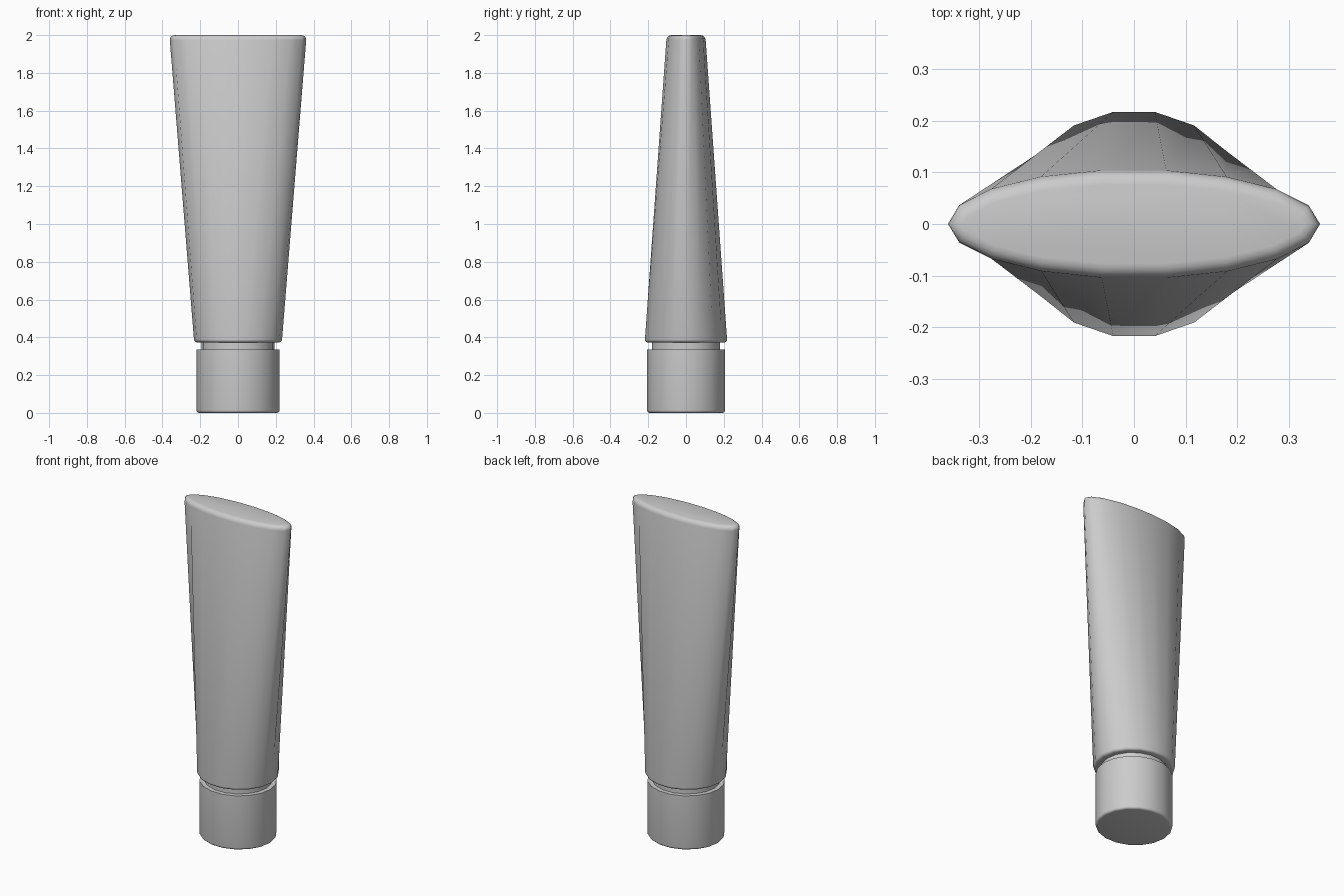
import bpy, bmesh, math

SIDES = 18

default = bpy.data.objects.get("Cube")
if default:
    bpy.data.objects.remove(default, do_unlink=True)

grey = bpy.data.materials.new("light_grey")
grey.use_nodes = True
colour = (0.6, 0.6, 0.6, 1)
grey.diffuse_color = colour
grey.node_tree.nodes["Principled BSDF"].inputs["Base Color"].default_value = colour


def loft(name, low, high, bevel_low=0, bevel_high=0):
    """Closed elliptical loft between two (rx, ry, z) rings, with rounded rims."""
    bm = bmesh.new()
    rings = []
    for rx, ry, z in (low, high):
        turn = [2 * math.pi * i / SIDES for i in range(SIDES)]
        rings.append([bm.verts.new((rx * math.cos(a), ry * math.sin(a), z)) for a in turn])
    bottom, top = rings
    for i in range(SIDES):
        j = (i + 1) % SIDES
        bm.faces.new((bottom[i], bottom[j], top[j], top[i]))
    caps = [bm.faces.new(bottom[::-1]), bm.faces.new(top)]
    rims = [list(face.edges) for face in caps]
    for edges, size in zip(rims, (bevel_low, bevel_high)):
        if size:
            bmesh.ops.bevel(bm, geom=edges, offset=size, offset_type='OFFSET',
                            segments=4, profile=0.5, affect='EDGES')
    bmesh.ops.recalc_face_normals(bm, faces=bm.faces)
    mesh = bpy.data.meshes.new(name)
    bm.to_mesh(mesh)
    bm.free()
    mesh.materials.append(grey)
    obj = bpy.data.objects.new(name, mesh)
    bpy.context.collection.objects.link(obj)
    bpy.ops.object.select_all(action='DESELECT')
    obj.select_set(True)
    bpy.context.view_layer.objects.active = obj
    bpy.ops.object.shade_smooth_by_angle(angle=math.radians(65))
    return obj


# Screw cap the tube stands on
loft("cap", (0.22, 0.209, 0), (0.22, 0.209, 0.335), bevel_low=0.014)

# Narrow neck showing in the gap between cap and tube
loft("neck", (0.193, 0.183, 0.32), (0.193, 0.183, 0.39))

# Tube body, round at the cap and flattening to a wide thin end
loft("tube_body", (0.232, 0.222, 0.373), (0.363, 0.104, 2), bevel_low=0.016, bevel_high=0.026)
